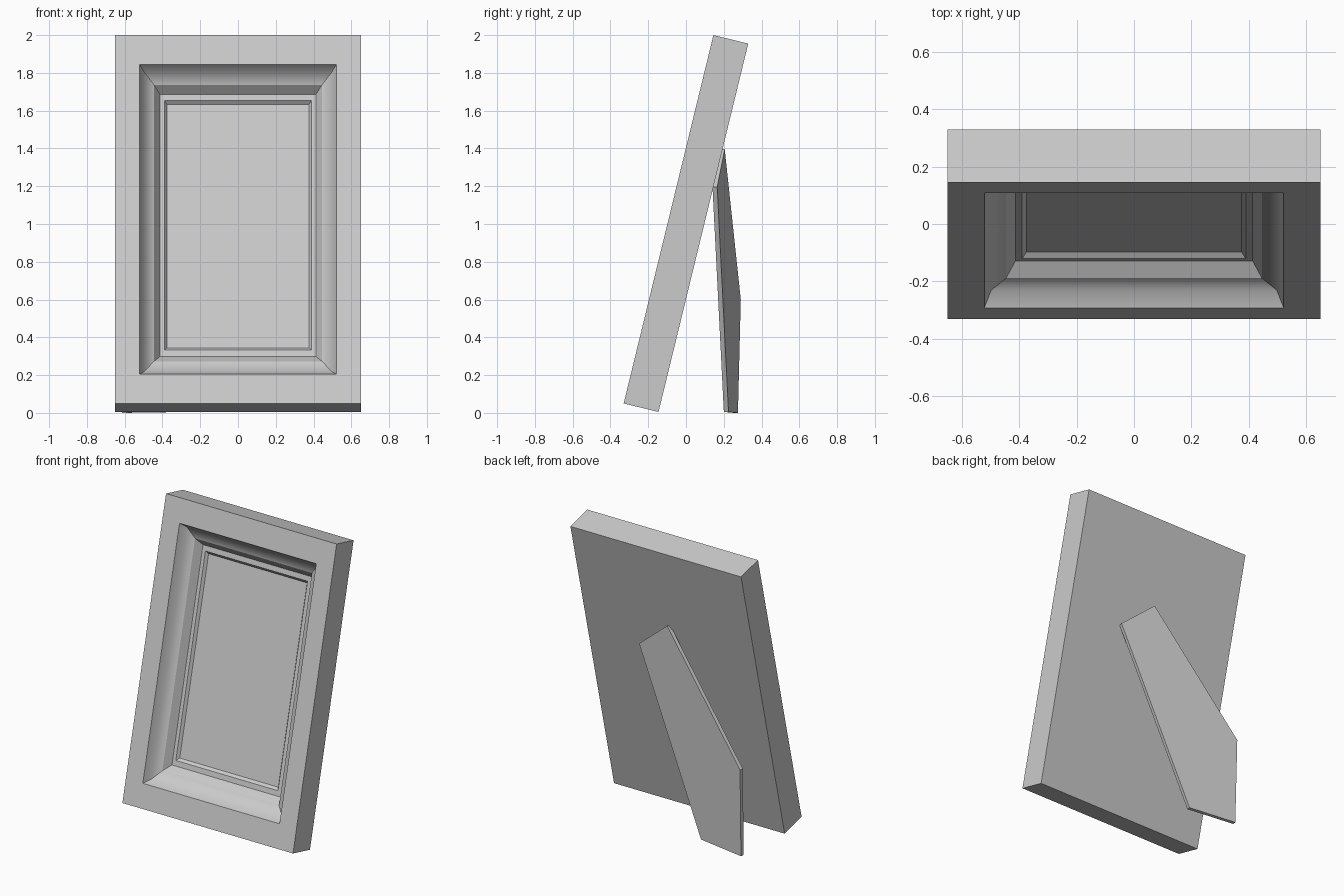
import bpy, bmesh, math
from mathutils import Vector

if "Cube" in bpy.data.objects:
    bpy.data.objects.remove(bpy.data.objects["Cube"])


def make_object(name, bm):
    bmesh.ops.recalc_face_normals(bm, faces=bm.faces)
    mesh = bpy.data.meshes.new(name)
    bm.to_mesh(mesh)
    bm.free()
    obj = bpy.data.objects.new(name, mesh)
    bpy.context.collection.objects.link(obj)
    return obj


def bridge(bm, a, b, smooth=False):
    n = len(a)
    for i in range(n):
        j = (i + 1) % n
        bm.faces.new((a[i], a[j], b[j], b[i])).smooth = smooth


# Frame: nested rectangles (half width, vertical margin, depth), back to panel
HEIGHT = 2.007
PROFILE = [
    (0.650, 0.000, 0.190),   # back
    (0.650, 0.000, 0.000),   # front face
    (0.521, 0.160, 0.000),   # opening
    (0.497, 0.187, 0.057),   # cove
    (0.445, 0.250, 0.085),
    (0.413, 0.289, 0.1365),  # inner step
    (0.389, 0.324, 0.1365),  # ledge
    (0.375, 0.341, 0.1557),  # picture panel
]
COVE = 3
bm = bmesh.new()
rings = [[bm.verts.new((sx * w, d, m if low else HEIGHT - m))
          for sx, low in ((-1, 1), (1, 1), (1, 0), (-1, 0))]
         for w, m, d in PROFILE]
for i in range(len(rings) - 1):
    bridge(bm, rings[i], rings[i + 1], smooth=i in (COVE - 1, COVE))
bm.faces.new(rings[0])
bm.faces.new(rings[-1])
# Only the middle cove edges blend; mitres and steps stay crisp
for e in bm.edges:
    e.smooth = all(v in rings[COVE] for v in e.verts)
frame = make_object("picture_frame", bm)
frame.location = (0, -0.33, 0.05)
frame.rotation_euler.x = -math.radians(13.69)

# Easel stand: flat slanted board hinged obliquely on the back
outline = [(0.0, 0.205, 1.396), (0.242, 0.165, 1.195), (-0.272, 0.225, 0.005),
           (-0.611, 0.275, 0.0), (-0.615, 0.29, 0.6)]
offset = Vector((0.15, 0.99, -0.016)).normalized() * -0.025
bm = bmesh.new()
back = [bm.verts.new(p) for p in outline]
front = [bm.verts.new(Vector(p) + offset) for p in outline]
bridge(bm, back, front)
bm.faces.new(back)
bm.faces.new(front)
make_object("easel_stand", bm)
